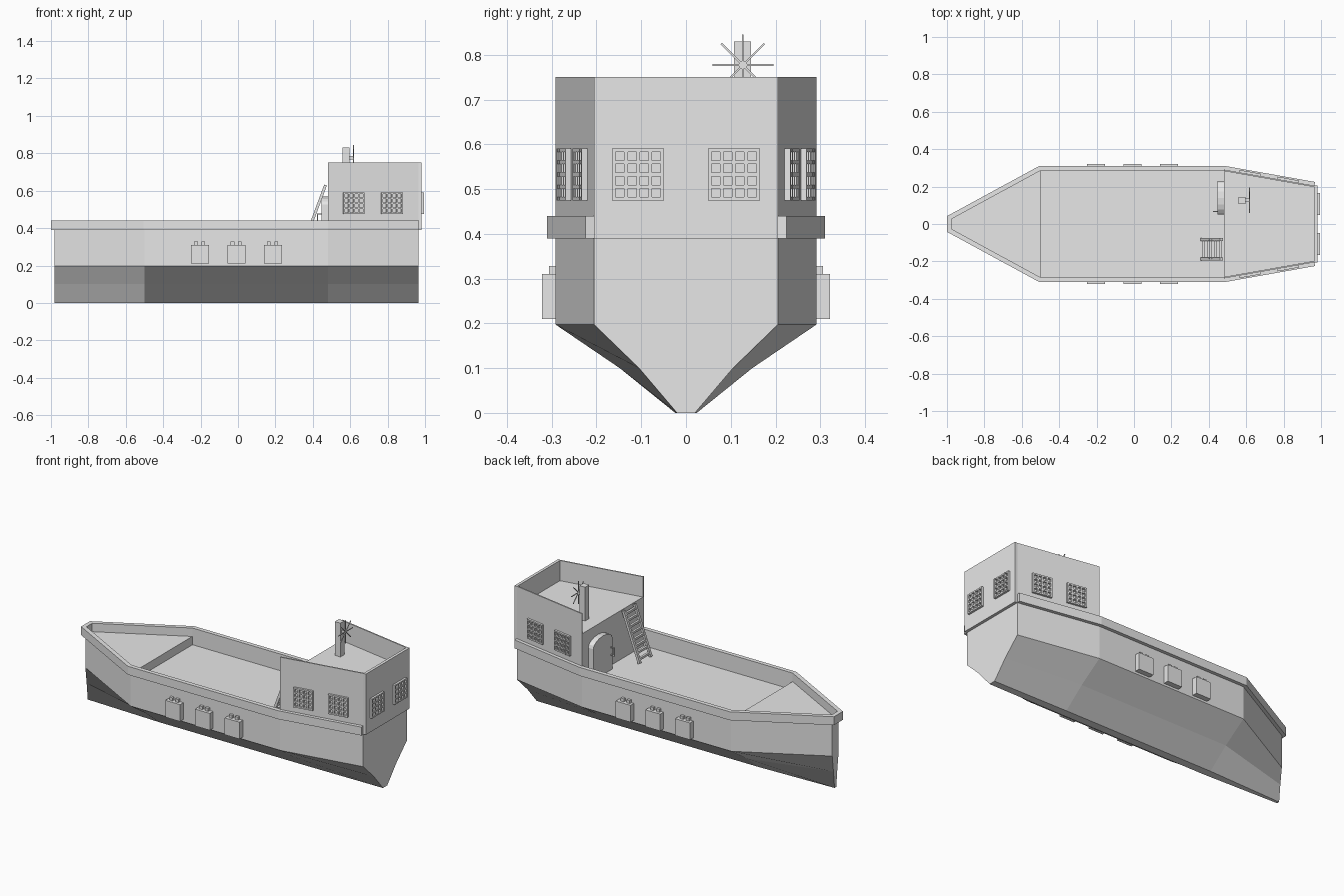
import bpy, bmesh, math
from mathutils import Vector, Matrix

if "Cube" in bpy.data.objects:
    bpy.data.objects.remove(bpy.data.objects["Cube"])

grey = bpy.data.materials.new("plain grey")
grey.diffuse_color = (0.8, 0.8, 0.8, 1)
grey.use_nodes = True
grey.node_tree.nodes["Principled BSDF"].inputs["Base Color"].default_value = grey.diffuse_color


def finish(name, bm):
    bmesh.ops.recalc_face_normals(bm, faces=bm.faces)
    me = bpy.data.meshes.new(name)
    bm.to_mesh(me)
    bm.free()
    me.materials.append(grey)
    ob = bpy.data.objects.new(name, me)
    bpy.context.collection.objects.link(ob)
    return ob


def loft(name, rings):
    """Closed solid through rings of equal point count."""
    bm = bmesh.new()
    vs = [[bm.verts.new(p) for p in r] for r in rings]
    n = len(vs[0])
    for a, b in zip(vs, vs[1:]):
        for i in range(n):
            j = (i + 1) % n
            bm.faces.new((a[i], a[j], b[j], b[i]))
    bm.faces.new(vs[0][::-1])
    bm.faces.new(vs[-1])
    return finish(name, bm)


def prism(name, pts, z0, z1):
    return loft(name, [[(x, y, z) for x, y in pts] for z in (z0, z1)])


def add_box(bm, size, mat):
    bmesh.ops.create_cube(bm, size=1, matrix=mat @ Matrix.Diagonal((*size, 1)))


def box(name, lo, hi):
    lo, hi = Vector(lo), Vector(hi)
    bm = bmesh.new()
    add_box(bm, hi - lo, Matrix.Translation((lo + hi) / 2))
    return finish(name, bm)


def bar(bm, a, b, t):
    """Square bar between two points."""
    a, b = Vector(a), Vector(b)
    d = b - a
    add_box(bm, (t, t, d.length), Matrix.Translation((a + b) / 2) @ d.to_track_quat('Z', 'Y').to_matrix().to_4x4())


def offset(path, d):
    """Mitred offset of an open path, positive to the left."""
    out, pts = [], [Vector(p) for p in path]
    for i, p in enumerate(pts):
        dirs = [(pts[k + 1] - pts[k]).normalized() for k in (i - 1, i) if 0 <= k < len(pts) - 1]
        ns = [Vector((-u.y, u.x)) for u in dirs]
        m = sum(ns, Vector((0, 0))).normalized()
        out.append(tuple(p + m * d / m.dot(ns[0])))
    return out


def band(name, path, inner, outer, z0, z1):
    return prism(name, offset(path, outer) + offset(path, inner)[::-1], z0, z1)


def outline(bow, mid, stern):
    half = [(-0.98, bow), (-0.5, mid), (0.48, mid), (0.965, stern)]
    return [(x, -y) for x, y in half[::-1]] + half


# hull, bulwark, rail and raised foredeck
side = outline(0.03, 0.291, 0.205)
sections = [(0.0, outline(0.008, 0.024, 0.02)), (0.1, outline(0.018, 0.148, 0.105)),
            (0.197, side), (0.34, side)]
loft("hull", [[(x, y, z) for x, y in o] for z, o in sections])
band("bulwark", side, -0.003, 0, 0.34, 0.44)
band("rail", side, -0.005, 0.02, 0.39, 0.44)
prism("foredeck", [(-0.5, -0.289), (-0.5, 0.289), (-0.978, 0.028), (-0.978, -0.028)], 0.34, 0.39)

# cabin with open-fronted parapet and overhanging stern wall
prism("cabin", [(0.48, -0.291), (0.965, -0.205), (0.965, 0.205), (0.48, 0.291)], 0.34, 0.63)
for s, label in ((-1, "starboard"), (1, "port")):
    prism(label + "_parapet", [(0.48, s * 0.291), (0.965, s * 0.205), (0.965, s * 0.197), (0.48, s * 0.283)], 0.63, 0.75)
box("stern_wall", (0.965, -0.205, 0.39), (0.982, 0.205, 0.75))


def window(name, x, y, normal):
    """4 x 4 lattice window standing on a wall."""
    n = Vector((*normal, 0)).normalized()
    z = Vector((0, 0, 1))
    t = z.cross(n)
    m = Matrix((t, n, z)).transposed().to_4x4()
    m.translation = Vector((x, y, 0.5325))
    bm = bmesh.new()
    for i in range(5):
        c = (i - 2) * 0.027
        add_box(bm, (0.008, 0.026, 0.116), m @ Matrix.Translation((c, 0, 0)))
        add_box(bm, (0.116, 0.025, 0.008), m @ Matrix.Translation((0, 0, c)))
    finish(name, bm)


for s in (-1, 1):
    window("stern_window", 0.982, s * 0.107, (1, 0))
    for x in (0.618, 0.822):
        window("side_window", x, s * (0.291 - (x - 0.48) * 0.086 / 0.485), (0.086, s * 0.485))

# side boxes with two lugs each
for s in (-1, 1):
    for x in (-0.203, -0.008, 0.187):
        bm = bmesh.new()
        add_box(bm, (0.097, 0.04, 0.1), Matrix.Translation((x, s * 0.302, 0.26)))
        for dx in (-0.022, 0.017):
            add_box(bm, (0.02, 0.02, 0.02), Matrix.Translation((x + dx, s * 0.296, 0.318)))
        finish("side_box", bm)

# arched door and handle
arc = [(0.14 - 0.09 * math.cos(a), 0.525 + 0.045 * math.sin(a)) for a in [math.pi * i / 8 for i in range(9)]]
prof = [(0.05, 0.34)] + arc + [(0.23, 0.34)]
loft("door", [[(x, y, z) for y, z in prof] for x in (0.447, 0.482)])
bm = bmesh.new()
for z in (0.43, 0.475):
    bar(bm, (0.45, 0.066, z), (0.422, 0.066, z), 0.006)
bar(bm, (0.425, 0.066, 0.427), (0.425, 0.066, 0.478), 0.006)
finish("door_handle", bm)

# ladder to the roof
bm = bmesh.new()
foot, top = Vector((0.362, 0, 0.345)), Vector((0.468, 0, 0.63))
for y in (-0.083, -0.187):
    bar(bm, foot + Vector((0, y, 0)), top + Vector((0, y, 0)), 0.015)
for i in range(8):
    p = foot.lerp(top, (i + 0.6) / 8.2)
    bar(bm, p + Vector((0, -0.187, 0)), p + Vector((0, -0.083, 0)), 0.013)
finish("ladder", bm)

# post with spoked wheel on the roof
box("post", (0.56, 0.107, 0.63), (0.597, 0.145, 0.83))
bm = bmesh.new()
c = Vector((0.617, 0.127, 0.777))
bar(bm, (0.59, c.y, c.z), c, 0.018)
for i in range(4):
    a = math.pi * i / 4
    v = Vector((0, math.cos(a), math.sin(a))) * 0.068
    bar(bm, c - v, c + v, 0.004)
finish("spoked_wheel", bm)
